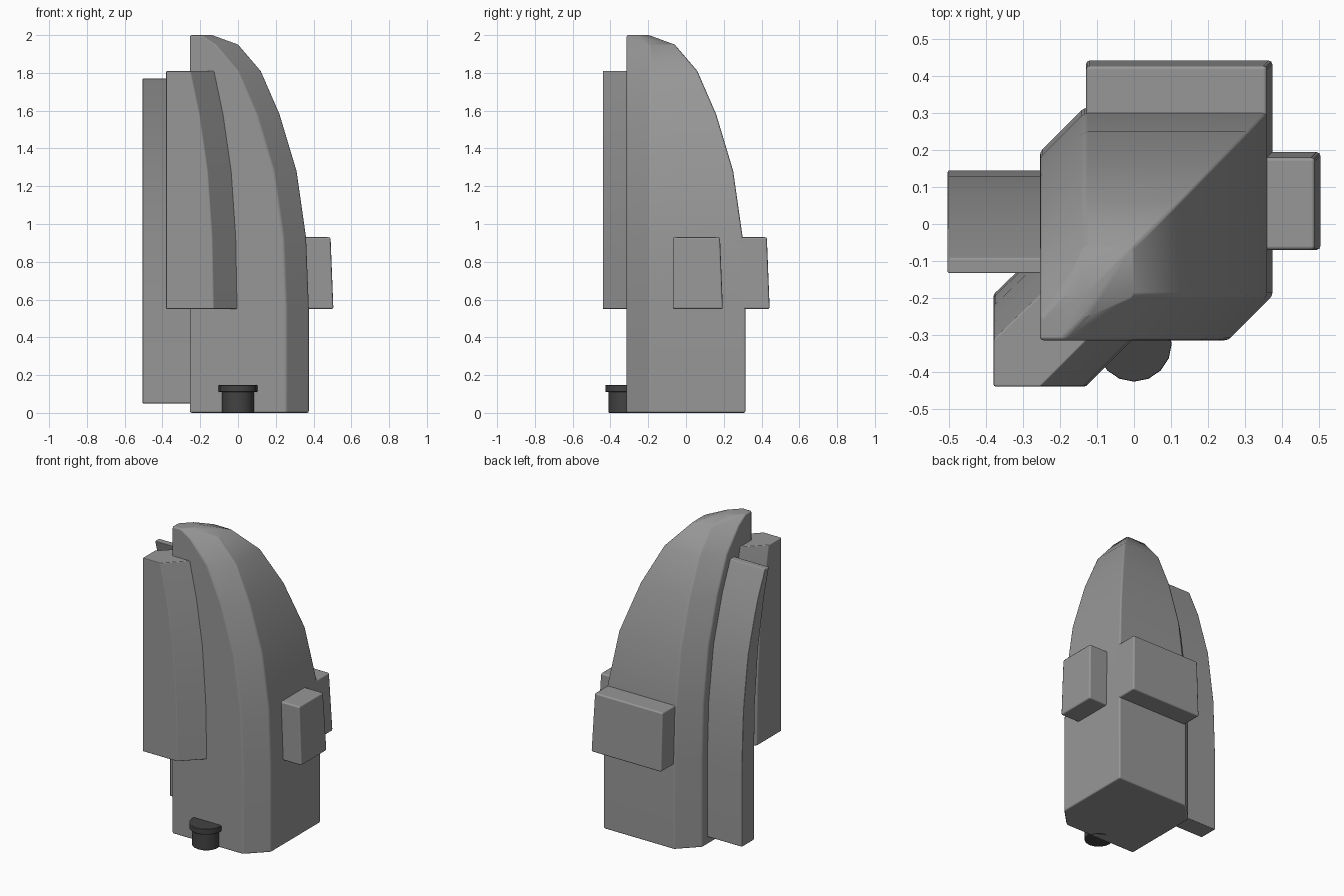
import bpy, bmesh, math

if "Cube" in bpy.data.objects:
    bpy.data.objects.remove(bpy.data.objects["Cube"])

# Inward drift of the curved sides at each height
CURVE = [(0, 0), (0.55, 0), (0.93, 0.015), (1.28, 0.065), (1.58, 0.155),
         (1.81, 0.255), (1.95, 0.375), (2.0, 0.512)]


def drift(z):
    for (z0, d0), (z1, d1) in zip(CURVE, CURVE[1:]):
        if z <= z1:
            return d0 + (d1 - d0) * (z - z0) / (z1 - z0)
    return CURVE[-1][1]


def material(name, v):
    m = bpy.data.materials.new(name)
    m.diffuse_color = (v, v, v, 1)
    m.use_nodes = True
    m.node_tree.nodes["Principled BSDF"].inputs["Base Color"].default_value = m.diffuse_color
    return m


body_grey = material("body_grey", 0.31)
dark_grey = material("dark_grey", 0.055)


def finish(ob, mat, bevel):
    ob.data.materials.append(mat)
    bpy.context.view_layer.objects.active = ob
    ob.select_set(True)
    bpy.ops.object.shade_smooth_by_angle(angle=math.radians(50))
    m = ob.modifiers.new("soft_edges", 'BEVEL')
    m.width, m.segments = bevel, 2
    m.limit_method, m.angle_limit = 'ANGLE', math.radians(35)
    m.harden_normals = True
    ob.select_set(False)


def loft(name, heights, section, bevel=0.01):
    """Stack closed cross-sections, section(drift) -> list of (x, y)."""
    bm = bmesh.new()
    rings = [[bm.verts.new((x, y, z)) for x, y in section(drift(z))] for z in heights]
    n = len(rings[0])
    for a, b in zip(rings, rings[1:]):
        for i in range(n):
            j = (i + 1) % n
            bm.faces.new((a[i], a[j], b[j], b[i]))
    bm.faces.new(rings[0][::-1])
    bm.faces.new(rings[-1])
    bmesh.ops.recalc_face_normals(bm, faces=bm.faces)
    me = bpy.data.meshes.new(name)
    bm.to_mesh(me)
    bm.free()
    ob = bpy.data.objects.new(name, me)
    bpy.context.collection.objects.link(ob)
    finish(ob, body_grey, bevel)


# Main tapering shell: straight left and front, curved right and back
def shell(d):
    xr, yb = 0.375 - d, 0.315 - d
    c = min(0.12, (xr + 0.255) * 0.5)
    return [(-0.255, -0.315), (xr - c, -0.315), (xr, -0.315 + c),
            (xr, yb), (-0.255 + c, yb), (-0.255, yb - c)]


loft("main_shell", [z for z, _ in CURVE], shell)


# Front left corner panel wrapped around the straight corner
def corner(d):
    k = d * 0.48
    return [(-0.38, -0.44), (-0.13 - k, -0.44), (0.005 - k, -0.305), (-0.24, -0.305),
            (-0.24, -0.055 - k), (-0.38, -0.19 - k)]


loft("corner_panel", [0.55, 0.93, 1.28, 1.58, 1.81], corner, 0.005)


# Curved fin on the left side
def fin(d):
    f, b = 0.02 - d * 0.65, 0.145 - d
    return [(-0.505, f), (-0.23, f), (-0.23, b), (-0.505, b)]


loft("left_fin", [0.05, 0.55, 0.93, 1.28, 1.58, 1.77], fin, 0.005)

# Raised blocks on the back and right faces
loft("back_block", [0.55, 0.93],
     lambda d: [(-0.13, 0.25), (0.375 - d, 0.25), (0.375 - d, 0.443 - d), (-0.13, 0.443 - d)])
loft("right_block", [0.55, 0.93],
     lambda d: [(0.3, -0.07), (0.505 - d, -0.07), (0.505 - d, 0.195 - d), (0.3, 0.195 - d)])

# Dark knob at the front base
for name, r, z0, z1 in (("knob_stem", 0.085, 0, 0.12), ("knob_cap", 0.102, 0.11, 0.148)):
    bpy.ops.mesh.primitive_cylinder_add(vertices=16, radius=r, depth=z1 - z0,
                                        location=(0, -0.325, (z0 + z1) / 2))
    ob = bpy.context.object
    ob.name = name
    finish(ob, dark_grey, 0.004)
